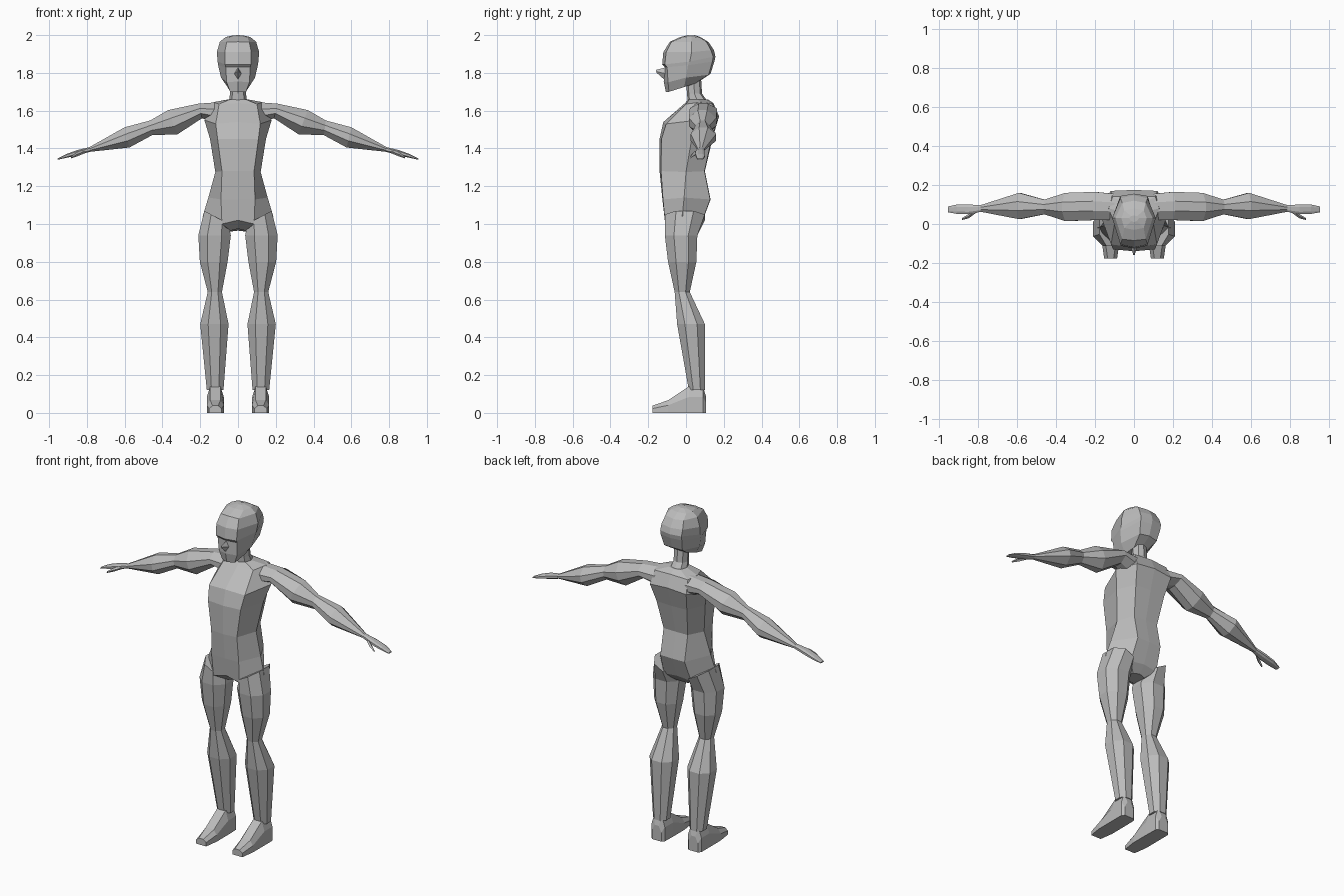
import bpy, bmesh

skin = bpy.data.materials.new("clay grey")
skin.diffuse_color = (0.5, 0.5, 0.5, 1)


def loft(name, rings, mirror=False):
    """Skin a list of equal-length rings, close both ends, optionally mirror in x."""
    bm = bmesh.new()
    loops = [[bm.verts.new(p) for p in r] for r in rings]
    n = len(loops[0])
    for a, b in zip(loops, loops[1:]):
        for i in range(n):
            j = (i + 1) % n
            bm.faces.new((a[i], a[j], b[j], b[i]))
    bm.faces.new(loops[0][::-1])
    bm.faces.new(loops[-1])
    bmesh.ops.recalc_face_normals(bm, faces=bm.faces[:])
    me = bpy.data.meshes.new(name)
    bm.to_mesh(me)
    bm.free()
    me.materials.append(skin)
    ob = bpy.data.objects.new(name, me)
    bpy.context.collection.objects.link(ob)
    if mirror:
        ob.modifiers.new("Mirror", 'MIRROR')
    return ob


def body_ring(front, corner, side, rear, back):
    """Symmetric 8-point ring: front and back are (y, z), the rest (x, y, z)."""
    half = [corner, side, rear]
    return ([(0, *front)] + half + [(0, *back)]
            + [(-x, y, z) for x, y, z in reversed(half)])


def octagon(a0, a1, b0, b1, k=0.28):
    """Chamfered rectangle in two axes."""
    ca, cb = (a1 - a0) * k, (b1 - b0) * k
    return [(a0 + ca, b0), (a1 - ca, b0), (a1, b0 + cb), (a1, b1 - cb),
            (a1 - ca, b1), (a0 + ca, b1), (a0, b1 - cb), (a0, b0 + cb)]


# Torso, crotch to collar
loft("torso", [
    body_ring((-.05, .975), (.04, -.05, .965), (.06, -.01, .96), (.04, .04, .96), (.05, .965)),
    body_ring((-.11, 1.02), (.085, -.11, 1.0), (.187, -.02, 1.04), (.09, .08, 1.0), (.085, 1.01)),
    body_ring((-.125, 1.13), (.09, -.122, 1.13), (.157, -.01, 1.14), (.08, .128, 1.13), (.13, 1.13)),
    body_ring((-.14, 1.28), (.085, -.132, 1.28), (.12, 0, 1.275), (.08, .098, 1.28), (.1, 1.28)),
    body_ring((-.14, 1.45), (.108, -.13, 1.45), (.148, .03, 1.45), (.1, .135, 1.45), (.14, 1.45)),
    body_ring((-.12, 1.54), (.118, -.105, 1.53), (.178, .06, 1.55), (.12, .17, 1.56), (.175, 1.57)),
    body_ring((-.005, 1.64), (.1, 0, 1.635), (.13, .08, 1.645), (.11, .14, 1.635), (.145, 1.64)),
    body_ring((.012, 1.66), (.04, .018, 1.66), (.05, .06, 1.66), (.04, .105, 1.66), (.115, 1.66)),
])

# Neck
loft("neck", [
    body_ring((y0, z), (x * .7, y0 + .01, z), (x, (y0 + y1) / 2, z), (x * .7, y1 - .01, z), (y1, z))
    for z, x, y0, y1 in [(1.64, .05, .01, .12), (1.69, .042, .005, .085), (1.77, .042, 0, .08)]])

# Head, jaw to crown, with a small brow ledge
loft("head", [
    body_ring((-.107, 1.70), (.042, -.09, 1.70), (.055, -.01, 1.725), (.04, .05, 1.745), (.055, 1.745)),
    body_ring((-.118, 1.755), (.06, -.095, 1.75), (.09, 0, 1.775), (.06, .12, 1.79), (.13, 1.795)),
    body_ring((-.112, 1.83), (.065, -.1, 1.83), (.105, .01, 1.84), (.07, .14, 1.86), (.15, 1.86)),
    body_ring((-.126, 1.845), (.068, -.112, 1.845), (.108, .02, 1.86), (.07, .144, 1.885), (.156, 1.885)),
    body_ring((-.12, 1.91), (.07, -.105, 1.91), (.112, .03, 1.91), (.07, .132, 1.92), (.148, 1.92)),
    body_ring((-.085, 1.965), (.06, -.078, 1.963), (.096, .03, 1.965), (.06, .108, 1.965), (.12, 1.962)),
    body_ring((-.03, 1.99), (.05, -.02, 1.988), (.065, .03, 1.99), (.05, .07, 1.988), (.08, 1.988)),
    body_ring((.01, 2.0), (.015, .015, 1.999), (.025, .03, 1.999), (.015, .04, 1.999), (.045, 2.0)),
])

# Nose wedge
loft("nose", [
    [(-.02, -.105, 1.795), (0, -.105, 1.83), (.02, -.105, 1.795), (0, -.11, 1.76)],
    [(-.004, -.158, 1.808), (0, -.158, 1.816), (.004, -.158, 1.808), (0, -.155, 1.8)],
])

# Legs: outer and inner heights, inner x, outer x, front y, back y
leg = [(1.0, 1.07, .05, .178, -.112, .10), (.94, .94, .038, .21, -.112, .06),
       (.80, .80, .055, .202, -.095, .055), (.64, .64, .085, .16, -.06, .02),
       (.47, .47, .05, .20, -.047, .10), (.12, .12, .077, .165, .015, .10)]
loft("leg", [
    [(x, y, zi + (zo - zi) * (x - x0) / (x1 - x0)) for x, y in octagon(x0, x1, y0, y1)]
    for zi, zo, x0, x1, y0, y1 in leg], mirror=True)

# Feet, heel to toe: y, inner x, outer x, height
loft("foot", [
    [(x0, y, 0), (x1, y, 0), (x1, y, h * .6), (x1 - .018, y, h), (x0 + .018, y, h), (x0, y, h * .6)]
    for y, x0, x1, h in [(.105, .09, .152, .09), (.09, .077, .165, .14), (.015, .075, .165, .14),
                         (-.095, .075, .165, .067), (-.178, .087, .153, .038)]], mirror=True)

# Arms: x at top, x at bottom, back and front y, bottom and top z
arm = [(.10, .10, .02, .155, 1.53, 1.645), (.21, .19, .02, .165, 1.56, 1.637),
       (.37, .32, .015, .16, 1.475, 1.603), (.465, .455, .05, .125, 1.47, 1.548),
       (.60, .575, .025, .16, 1.405, 1.512), (.79, .785, .063, .097, 1.382, 1.405)]
loft("arm", [
    [(xb + (xt - xb) * (z - z0) / (z1 - z0), y, z) for y, z in octagon(y0, y1, z0, z1, .33)]
    for xt, xb, y0, y1, z0, z1 in arm], mirror=True)

# Hands
loft("hand", [[(x, y, z) for y, z in octagon(y0, y1, z0, z1, .25)] for x, y0, y1, z0, z1 in [
    (.785, .063, .097, 1.382, 1.407), (.85, .05, .1, 1.364, 1.392),
    (.91, .052, .1, 1.35, 1.37), (.955, .06, .09, 1.34, 1.347)]], mirror=True)

# Thumbs
loft("thumb", [[(x, y - d, z), (x, y, z + d), (x, y + d, z), (x, y, z - d)] for x, y, z, d in [
    (.81, .068, 1.385, .01), (.85, .04, 1.37, .011), (.885, .025, 1.352, .005)]], mirror=True)
